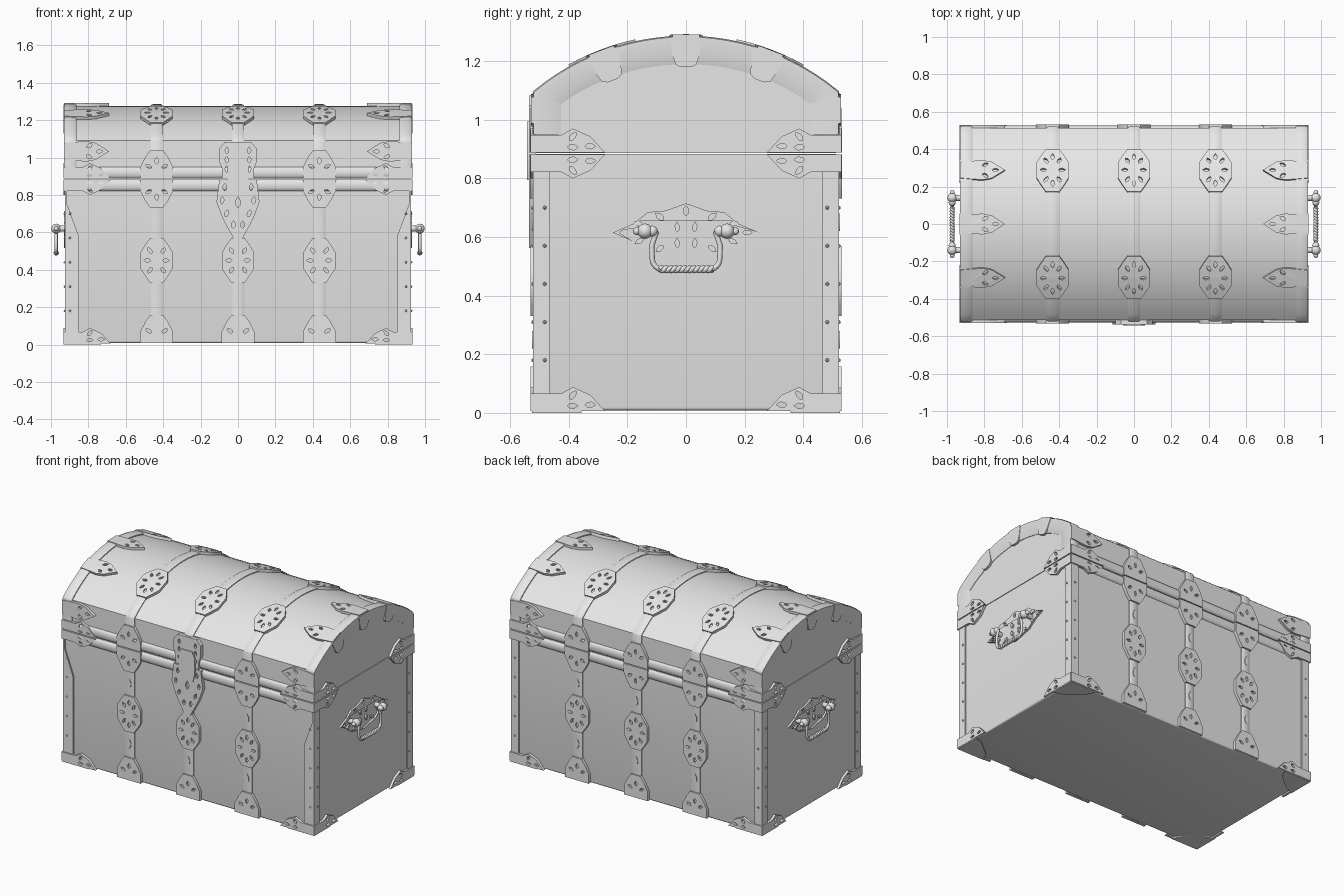
import bpy, bmesh
from math import sin, cos, asin, pi, atan2
from mathutils import Matrix, Vector

cube = bpy.data.objects.get("Cube")
if cube:
    bpy.data.objects.remove(cube)

HX, HY, SEAM, EAVE, TOP = 0.918, 0.512, 0.885, 1.09, 1.275
R = (HY ** 2 + (TOP - EAVE) ** 2) / (2 * (TOP - EAVE))   # lid arc radius
ZC = TOP - R
S = R * asin(HY / R)                                     # arc length, ridge to eave

grey = bpy.data.materials.new("plain grey")
grey.use_nodes = True
grey.diffuse_color = (0.8, 0.8, 0.8, 1)
grey.node_tree.nodes["Principled BSDF"].inputs["Base Color"].default_value = (0.8, 0.8, 0.8, 1)


def finish(name, bm, angle=0.6):
    bmesh.ops.remove_doubles(bm, verts=bm.verts, dist=0.0002)
    bmesh.ops.recalc_face_normals(bm, faces=bm.faces)
    me = bpy.data.meshes.new(name)
    bm.to_mesh(me)
    bm.free()
    me.shade_smooth()
    me.set_sharp_from_angle(angle=angle)
    me.materials.append(grey)
    ob = bpy.data.objects.new(name, me)
    bpy.context.collection.objects.link(ob)
    return ob


# Surface coordinates: s runs from the ridge (0) over the lid and down the wall
def wrap(x, s, w=0):
    if abs(s) <= S:
        return Vector((x, (R + w) * sin(s / R), ZC + (R + w) * cos(s / R)))
    side = 1 if s > 0 else -1
    return Vector((x, side * (HY + w), EAVE - (abs(s) - S)))


def s_at(z):
    return S + EAVE - z


def samples(s0, s1):
    inner = [S * i / 12 for i in range(-12, 13)] + [-S - 0.0001, S + 0.0001]
    return [s0] + sorted(s for s in inner if s0 < s < s1) + [s1]


def loft(name, rings, angle=0.6):
    bm = bmesh.new()
    loops = [[bm.verts.new(p) for p in ring] for ring in rings]
    n = len(loops[0])
    for a, b in zip(loops, loops[1:]):
        for i in range(n):
            bm.faces.new((a[i], a[(i + 1) % n], b[(i + 1) % n], b[i]))
    bm.faces.new(loops[0])
    bm.faces.new(loops[-1])
    return finish(name, bm, angle)


def ribbon(name, x0, x1, s0, s1, w):
    e = 0.01
    section = [(x0, -0.004), (x0, w * 0.5), (x0 + e, w), (x1 - e, w), (x1, w * 0.5), (x1, -0.004)]
    return loft(name, [[wrap(x, s, h) for x, h in section] for s in samples(s0, s1)])


def plate(name, outline, holes, depth, place):
    """Pierced plate, filled from outlines and laid on a surface by place(u, v, w)."""
    cu = bpy.data.curves.new(name, 'CURVE')
    cu.dimensions, cu.fill_mode, cu.extrude = '2D', 'BOTH', depth / 2
    for loop in [outline] + holes:
        sp = cu.splines.new('POLY')
        sp.points.add(len(loop) - 1)
        for p, (u, v) in zip(sp.points, loop):
            p.co = (u, v, 0, 1)
        sp.use_cyclic_u = True
    tmp = bpy.data.objects.new(name, cu)
    bpy.context.collection.objects.link(tmp)
    me = bpy.data.meshes.new_from_object(tmp.evaluated_get(bpy.context.evaluated_depsgraph_get()))
    bpy.data.objects.remove(tmp)
    bpy.data.curves.remove(cu)
    bm = bmesh.new()
    bm.from_mesh(me)
    bpy.data.meshes.remove(me)
    for v in bm.verts:
        v.co = place(v.co.x, v.co.y, v.co.z + depth / 2)
    return finish(name, bm)


# Places for plates
def on_wall(side, x0, z0, mx=1, mz=1):
    return lambda u, v, w: wrap(x0 + mx * u, side * s_at(z0 + mz * v), w)


def on_lid(x0, s0, mx=1):
    return lambda u, v, w: wrap(x0 + mx * u, s0 + v, w)


def on_end(end, y0, z0, my=1, mz=1):
    return lambda u, v, w: Vector((end * (HX + w), y0 + my * u, z0 + mz * v))


# Outline shapes
def leaf(u, v, angle, length=0.036, width=0.018):
    pts = [(0.5, 0), (0.1, 0.5), (-0.3, 0.4), (-0.5, 0), (-0.3, -0.4), (0.1, -0.5)]
    c, s = cos(angle), sin(angle)
    return [(u + a * length * c - b * width * s, v + a * length * s + b * width * c) for a, b in pts]


def mirrored(half):
    return half + [(-u, v) for u, v in reversed(half)]


ROSETTE = mirrored([(0.035, -0.12), (0.06, -0.085), (0.085, -0.045),
                    (0.085, 0.045), (0.06, 0.085), (0.035, 0.12)])
ROSETTE_HOLES = [leaf(0.05 * cos(a), 0.075 * sin(a), atan2(0.075 * sin(a), 0.05 * cos(a)))
                 for a in [k * pi / 4 for k in range(8)]]
HALF = mirrored([(0.088, 0), (0.088, 0.06), (0.06, 0.115), (0.035, 0.15)])
HALF_HOLES = [leaf(0.05 * cos(a), 0.035 + 0.06 * sin(a), a) for a in (pi / 6, pi / 2, 5 * pi / 6)]
BRACKET = [(0, 0), (0.25, 0), (0.2, 0.055), (0.14, 0.082), (0.1, 0.06), (0, 0.06)]
BRACKET_HOLES = [leaf(0.2, 0.022, 0), leaf(0.14, 0.055, 0.9), leaf(0.14, 0.018, 0)]
SPEAR = [(0, -0.045), (0.12, -0.055), (0.17, -0.045), (0.24, 0),
         (0.17, 0.045), (0.12, 0.055), (0, 0.045)]
SPEAR_HOLES = [leaf(0.19, 0, 0), leaf(0.135, 0.03, 0.5), leaf(0.135, -0.03, -0.5)]

# Body
bm = bmesh.new()
bmesh.ops.create_cube(bm, size=1)
bmesh.ops.scale(bm, vec=(2 * HX, 2 * HY, SEAM - 0.01), verts=bm.verts)
bmesh.ops.translate(bm, vec=(0, 0, 0.008 + (SEAM - 0.01) / 2), verts=bm.verts)
low = [e for e in bm.edges if all(v.co.z < 0.1 for v in e.verts)]
bmesh.ops.bevel(bm, geom=low, offset=0.012, segments=3, profile=0.5, affect='EDGES')
finish("body", bm)

# Domed lid
arch = samples(-s_at(SEAM + 0.002), s_at(SEAM + 0.002))
loft("lid", [[wrap(x, s) for s in arch] for x in (-HX, HX)], 0.4)

# Straps with rosettes on front, back and lid
for x in (-0.435, 0, 0.435):
    ribbon("strap_lid", x - 0.032, x + 0.032, -s_at(SEAM + 0.003), s_at(SEAM + 0.003), 0.01)
    for s in (-0.29, 0.29):
        plate("lid_rosette", ROSETTE, ROSETTE_HOLES, 0.018, on_lid(x, s))
    for side in (-1, 1):
        a, b = sorted((side * s_at(SEAM - 0.003), side * s_at(0.01)))
        ribbon("strap_wall", x - 0.032, x + 0.032, a, b, 0.01)
        plate("wall_rosette", ROSETTE, ROSETTE_HOLES, 0.018, on_wall(side, x, 0.45))
        plate("foot_rosette", HALF, HALF_HOLES, 0.018, on_wall(side, x, 0.008))
        for z in (0.25, 0.65):
            plate("strap_stud", leaf(0, 0, pi / 2, 0.06, 0.025), [], 0.014, on_wall(side, x, z))
        if x or side > 0:
            for mz in (-1, 1):
                plate("seam_rosette", HALF, HALF_HOLES, 0.02,
                      on_wall(side, x, SEAM + mz * 0.003, 1, mz))

# Lock plate and hasp
LOCK = mirrored([(0.1, 0), (0.115, -0.12), (0.085, -0.2), (0.06, -0.25), (0.02, -0.32)])
LOCK_HOLES = [leaf(m * u, v, a, 0.04, 0.02) for u, v, a in
              ((0.07, -0.04, 1.5), (0.085, -0.11, 1.5), (0.06, -0.18, 1.2), (0.025, -0.24, 1.5))
              for m in (-1, 1)]
plate("lock_plate", LOCK, LOCK_HOLES + [leaf(0, -0.12, pi / 2, 0.06, 0.025)], 0.024,
      on_wall(-1, 0, SEAM - 0.003))
HASP = mirrored([(0.085, 0), (0.085, 0.05), (0.1, 0.09), (0.1, 0.16), (0.07, 0.195)])
plate("hasp", HASP, [leaf(m * 0.06, v, pi / 2) for v in (0.05, 0.1, 0.15) for m in (-1, 1)], 0.024,
      on_wall(-1, 0, SEAM + 0.003))
TONGUE = mirrored([(0.045, -0.09), (0.06, -0.03), (0.06, 0.07), (0.04, 0.11)])
plate("hasp_tongue", TONGUE, [], 0.03, on_wall(-1, 0, SEAM))

# Seam bands
for side in (-1, 1):
    for lo, hi, name in ((0.82, SEAM - 0.003, "body_band"), (SEAM + 0.003, 0.95, "lid_band")):
        mid, half = (lo + hi) / 2, (hi - lo) / 2
        prof = [wrap(0, side * s_at(mid + half * cos(k * pi / 6)), 0.014 * sin(k * pi / 6))
                for k in range(7)]
        loft(name, [[p + Vector((x, 0, 0)) for p in prof] for x in (-HX, HX)], 1)

# Corner brackets, corner posts and rivets
POST = [(0, 0.05), (0.075, 0.05), (0.075, 0.58), (0.012, 0.75), (0.012, 0.83), (0, 0.83)]
POST_BACK = [(0, 0.05), (0.055, 0.05), (0.055, 0.83), (0, 0.83)]
for end in (-1, 1):
    for side in (-1, 1):
        X, Y = end * (HX + 0.014), side * (HY + 0.014)
        for z, mz in ((0.006, 1), (SEAM - 0.003, -1), (SEAM + 0.003, 1)):
            plate("corner_bracket", BRACKET, BRACKET_HOLES, 0.018, on_wall(side, X, z, -end, mz))
            plate("corner_bracket_end", BRACKET, BRACKET_HOLES, 0.016, on_end(end, Y, z, -side, mz))
        plate("bottom_corner", [(0, 0), (0.2, 0), (0.17, 0.06), (0.06, 0.15), (0, 0.17)], [], 0.009,
              lambda u, v, w: Vector((X - end * u, Y - side * v, w)))
        post = POST if side < 0 else POST_BACK
        plate("corner_post", post, [], 0.01, on_wall(side, end * (HX + 0.008), 0, -end))
        plate("corner_post_end", POST_BACK, [], 0.008, on_end(end, side * (HY + 0.008), 0, -side))
        bm = bmesh.new()
        for z in (0.18, 0.31, 0.44, 0.57, 0.7):
            for p in ((end * (HX - 0.02), side * (HY + 0.01), z), (end * (HX + 0.008), side * (HY - 0.03), z)):
                bmesh.ops.create_icosphere(bm, subdivisions=1, radius=0.007, matrix=Matrix.Translation(p))
        finish("post_rivets", bm)

# Lid rims, tabs and spear plates
for end in (-1, 1):
    a, b = sorted((end * (HX - 0.055), end * (HX + 0.012)))
    ribbon("lid_rim", a, b, -s_at(0.95), s_at(0.95), 0.012)
    rings = []
    for s in samples(-s_at(0.95), s_at(0.95)):
        p = wrap(0, s, 0.008)
        q = Vector((0, p.y * 0.82, 0.95 + (p.z - 0.95) * 0.72))
        rings.append([Vector((end * (HX + h), r.y, r.z)) for r, h in
                      ((p, -0.002), (p, 0.012), (p.lerp(q, 0.6), 0.012), (q, 0.003), (q, -0.002))])
    loft("lid_end_rim", rings, 1)
    for s0 in (-0.29, 0, 0.29):
        tab = mirrored([(0.055, -0.01), (0.05, 0.05), (0.04, 0.085), (0.02, 0.095)])
        plate("rim_tab", tab, [], 0.015,
              lambda u, v, w: wrap(0, s0 + u, -v) + Vector((end * (HX + w), 0, 0)))
    for s0 in (-S - 0.057, -0.29, 0, 0.29, S + 0.057):
        plate("rim_spear", SPEAR, SPEAR_HOLES, 0.017, on_lid(end * (HX + 0.012), s0, -end))


# Handles with pierced backplates
def rod(name, points, radius):
    rings = []
    for i, p in enumerate(points):
        d = points[min(i + 1, len(points) - 1)] - points[max(i - 1, 0)]
        side = Vector((1, 0, 0)).cross(d).normalized()
        out = d.normalized().cross(side)
        rings.append([p + radius * (side * cos(k * pi / 4) + out * sin(k * pi / 4)) for k in range(8)])
    return loft(name, rings, 1)


BACK = mirrored([(0, -0.1), (0.07, -0.085), (0.13, -0.07), (0.18, -0.03), (0.25, 0),
                 (0.18, 0.03), (0.13, 0.07), (0.07, 0.075), (0, 0.1)])[:-1]
BACK = [p for i, p in enumerate(BACK) if p not in BACK[:i]]
BACK_HOLES = [leaf(m * u, v, m * a + (pi if m < 0 else 0)) for m in (-1, 1) for u, v, a in
              ((0.21, 0, 0), (0.16, 0.03, 0.5), (0.16, -0.03, -0.5), (0.09, 0.055, 0.7),
               (0.09, -0.055, -0.7), (0.03, 0.02, 1.5), (0.03, -0.035, 1.5))] + [leaf(0, 0.075, pi / 2)]
for end in (-1, 1):
    plate("handle_backplate", BACK, BACK_HOLES, 0.012, on_end(end, 0, 0.615))
    hx = end * 0.972
    bm = bmesh.new()
    for m in (-1, 1):
        for y, r in ((0.14, 0.026), (0.115, 0.019), (0.168, 0.013)):
            bmesh.ops.create_uvsphere(bm, u_segments=16, v_segments=10, radius=r,
                                      matrix=Matrix.Translation((hx, m * y, 0.62)))
        bmesh.ops.create_cone(bm, cap_ends=True, segments=12, radius1=0.016, radius2=0.016, depth=0.06,
                              matrix=Matrix.Translation((end * 0.945, m * 0.14, 0.62)) @ Matrix.Rotation(pi / 2, 4, 'Y'))
        bend = [Vector((hx, m * (0.08 + 0.035 * cos(t)), 0.525 - 0.035 * sin(t)))
                for t in [k * pi / 12 for k in range(7)]]
        rod("handle_arm", [Vector((hx, m * 0.1, 0.62)), Vector((hx, m * 0.117, 0.57))] + bend, 0.009)
    finish("handle_knobs", bm, 1)
    for phase in (0, pi):
        rod("handle_twist", [Vector((hx + 0.006 * cos(t * 0.6 + phase), -0.09 + 0.18 * t / 60,
                                     0.49 + 0.006 * sin(t * 0.6 + phase))) for t in range(61)], 0.008)
